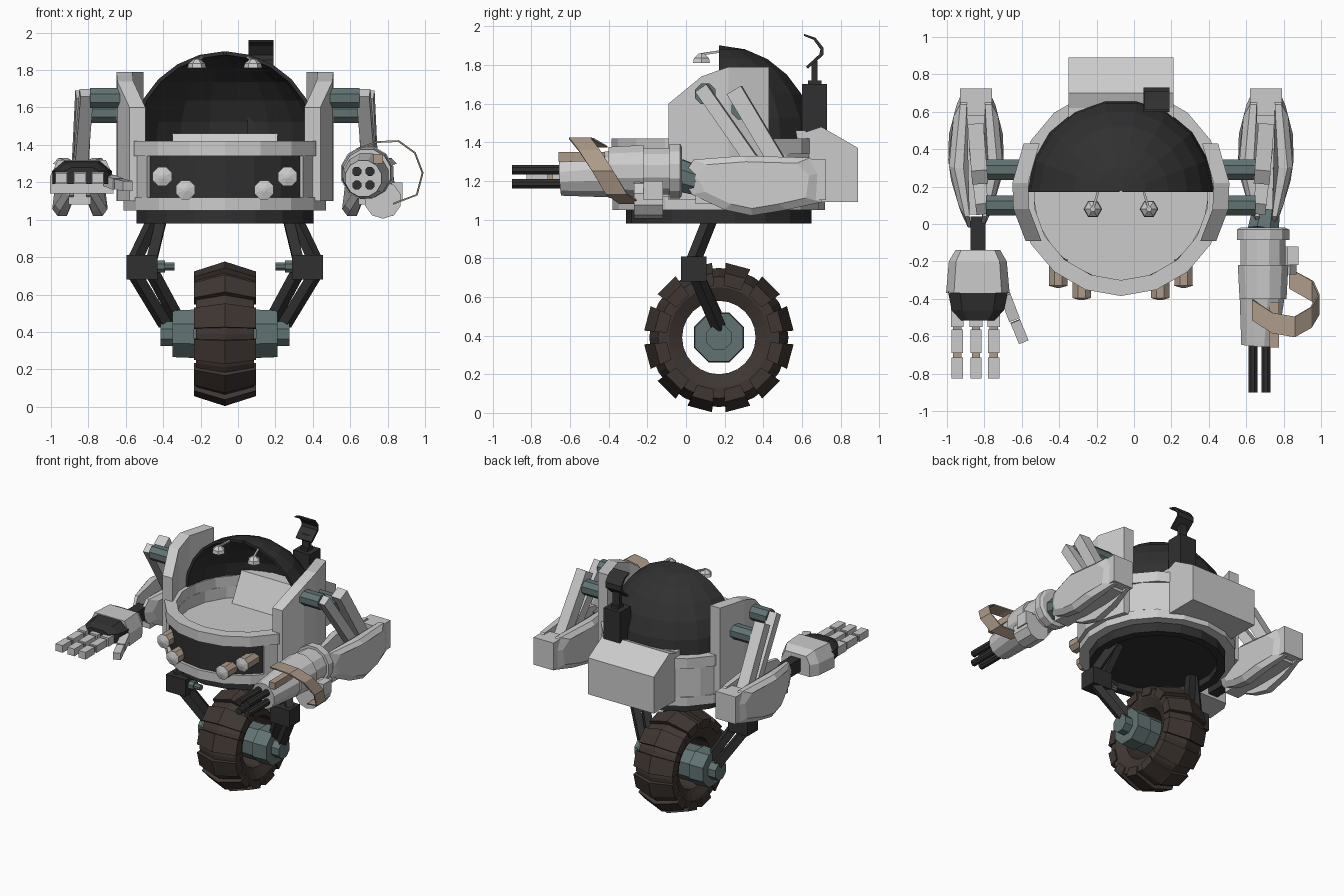
import bpy, bmesh, math
from mathutils import Vector as V

if "Cube" in bpy.data.objects:
    bpy.data.objects.remove(bpy.data.objects["Cube"])

CX, CY = -0.07, 0.17          # body axis

def mat(name, r, g, b):
    m = bpy.data.materials.new(name)
    m.diffuse_color = (r, g, b, 1)
    m.use_nodes = True
    m.node_tree.nodes["Principled BSDF"].inputs["Base Color"].default_value = m.diffuse_color
    return m

DARK = mat("dark", .03, .03, .03)
BROWN = mat("rubber", .05, .037, .032)
TEAL = mat("steel_blue", .12, .17, .17)
TAN = mat("tan", .42, .33, .25)

def loft(name, loops, m=None, wrap=False, caps=True):
    """Skin a list of equal closed loops."""
    bm = bmesh.new()
    L = [[bm.verts.new(p) for p in lp] for lp in loops]
    n = len(L[0])
    pairs = list(zip(L, L[1:])) + ([(L[-1], L[0])] if wrap else [])
    for a, b in pairs:
        for i in range(n):
            j = (i + 1) % n
            bm.faces.new((a[i], a[j], b[j], b[i]))
    if caps and not wrap:
        bm.faces.new(L[0])
        bm.faces.new(L[-1])
    bmesh.ops.recalc_face_normals(bm, faces=bm.faces)
    me = bpy.data.meshes.new(name)
    bm.to_mesh(me)
    bm.free()
    ob = bpy.data.objects.new(name, me)
    bpy.context.collection.objects.link(ob)
    if m:
        me.materials.append(m)
    return ob

def box(name, x, y, z, m=None):
    return loft(name, [[(a, y[0], z[0]), (a, y[1], z[0]), (a, y[1], z[1]), (a, y[0], z[1])] for a in x], m)

def prism(name, x0, x1, yz, m=None):
    return loft(name, [[(x, y, z) for y, z in yz] for x in (x0, x1)], m)

def turned(name, stations, n=8, m=None):
    """Stations of (point, radius) along a straight axis."""
    d = (V(stations[-1][0]) - V(stations[0][0])).normalized()
    u = d.cross(V((0, 0, 1)) if abs(d.z) < .9 else V((1, 0, 0))).normalized()
    w = d.cross(u)
    A = [2 * math.pi * (i + .5) / n for i in range(n)]
    return loft(name, [[V(p) + r * (math.cos(a) * u + math.sin(a) * w) for a in A] for p, r in stations], m)

def bar(name, p0, p1, w, m=None):
    return turned(name, [(p0, w * .707), (p1, w * .707)], 4, m)

def ring(name, prof, n=18, a0=-90, a1=270, m=None):
    """Sweep a closed (radius, z) profile about the body axis."""
    full = a1 - a0 == 360
    loops = []
    for i in range(n + (not full)):
        a = math.radians(a0 + (a1 - a0) * i / n)
        loops.append([(CX + r * math.cos(a), CY + r * math.sin(a), z) for r, z in prof])
    return loft(name, loops, m, wrap=full)

def band(r0, r1, z0, z1):
    return [(r0, z0), (r1, z0), (r1, z1), (r0, z1)]

# --- hull ---
ring("base_ring", band(.42, .48, .98, 1.06), m=DARK)
turned("base_plate", [((CX, CY, 1.03), .47), ((CX, CY, 1.06), .47)], 18, DARK)
ring("lower_rim", band(.40, .55, 1.05, 1.12))
ring("hull_wall", band(.47, .545, 1.12, 1.34), 13, -40, 220)
ring("front_panel", band(.47, .525, 1.12, 1.34), 6, -142, -38, DARK)
ring("upper_rim", band(.47, .555, 1.34, 1.42))
turned("cockpit_floor", [((CX, CY, 1.2), .49), ((CX, CY, 1.25), .49)], 18)
prism("seat_back", CX - .28, CX + .28, [(.42, 1.24), (.54, 1.46), (.62, 1.46), (.62, 1.24)])

# --- rear canopy, a quarter sphere shell ---
arc = [math.radians(89 * i / 6) for i in range(7)]
dome = [(.5 * math.cos(t), 1.4 + .5 * math.sin(t)) for t in arc]
dome += [(.48 * math.cos(t), 1.4 + .48 * math.sin(t)) for t in reversed(arc)]
ring("canopy", dome, 9, 0, 180, DARK)

# --- rear engine box and antenna ---
prism("rear_box", -.35, .21, [(.55, 1.09), (.89, 1.09), (.89, 1.37), (.7, 1.48), (.58, 1.44)])
box("antenna_box", (.05, .19), (.6, .73), (1.44, 1.7), DARK)
box("antenna_foot", (.09, .15), (.63, .70), (1.7, 1.72), DARK)
bar("antenna_stem_a", (.105, .665, 1.7), (.105, .665, 1.82), .03, DARK)
bar("antenna_stem_b", (.135, .665, 1.7), (.135, .665, 1.82), .03, DARK)
prism("antenna_dish", .055, .19, [(.62, 1.79), (.63, 1.78), (.71, 1.85), (.71, 1.89), (.67, 1.94),
                                  (.61, 1.96), (.61, 1.95), (.66, 1.93), (.695, 1.88), (.69, 1.855)], DARK)

# --- wheel: tyre with chevron lugs ---
WZ = .39
def wheel_loop(prof, a, k=1.0):
    return [(CX + x, CY + (r * k) * math.cos(a), WZ + (r * k) * math.sin(a)) for x, r in prof]

tyre = [(-.12, .19), (-.155, .26), (-.155, .315), (0, .36), (.155, .315), (.155, .26), (.12, .19)]
loft("tyre", [wheel_loop(tyre, math.tau * i / 24) for i in range(24)], BROWN, wrap=True)
lug = [(-.165, .27), (-.165, .335), (0, .388), (.165, .335), (.165, .27), (0, .3)]
for i in range(12):
    a = math.tau * (i + .5) / 12
    loft("tyre_lug", [wheel_loop(lug, a + d) for d in (-.17, .17)], BROWN)
turned("hub", [((CX + x, CY, WZ), r) for x, r in
               ((-.345, .07), (-.345, .0701), (-.28, .07), (-.28, .135), (-.165, .14), (-.165, .13),
                (.165, .13), (.165, .14), (.28, .135), (.28, .07), (.345, .07))], 8, TEAL)

# --- arm casing width along y ---
def spread(y):
    k = [(-.03, .3), (.2, .8), (.42, 1), (.73, .5)]
    for (a, fa), (b, fb) in zip(k, k[1:]):
        if y <= b:
            return fa + (fb - fa) * max(0, (y - a) / (b - a))
    return k[-1][1]

CASE = [(-.02, 1.22), (.04, 1.31), (.3, 1.33), (.64, 1.32), (.72, 1.24), (.70, 1.09), (.52, 1.05), (.34, 1.02), (.2, 1.05), (.03, 1.13)]
def case_loop(x, s, dx, k):
    out = []
    for y, z in CASE:
        y, z = .34 + (y - .34) * k, 1.19 + (z - 1.19) * k
        out.append((x + s * dx * spread(y), y, z))
    return out

# --- mirrored parts: legs, side plates, shoulders, arms, lamps ---
for s in (1, -1):
    X = lambda d: CX + s * d
    # bent side armour
    cols = [(-.09, .51, 1.6), (.08, .575, 1.74), (.22, .58, 1.79), (.43, .52, 1.79)]
    loft("side_armour", [[(X(x), y, 1.1), (X(x), y, zt), (X(x - .085), y, zt), (X(x - .085), y, 1.1)]
                         for y, x, zt in cols])
    # fork legs
    box("knee_block", (X(.36), X(.525)), (-.025, .105), (.68, .81), DARK)
    bar("upper_leg_outer", (X(.48), .04, .79), (X(.36), .14, 1.04), .055, DARK)
    bar("upper_leg_inner", (X(.39), .04, .79), (X(.33), .14, 1.04), .055, DARK)
    bar("lower_leg_outer", (X(.49), .05, .72), (X(.32), .17, .44), .055, DARK)
    bar("lower_leg_inner", (X(.39), .05, .72), (X(.25), .17, .46), .055, DARK)
    turned("knee_pin", [((X(.27), .04, .75), .022), ((X(.32), .04, .75), .022),
                        ((X(.32), .04, .75), .035), ((X(.37), .04, .75), .035)], 8, TEAL)
    # shoulder shafts and linkage
    turned("shoulder_shaft_front", [((X(.54), .1, 1.65), .058), ((X(.72), .1, 1.65), .058)], 8, TEAL)
    turned("shoulder_shaft_rear", [((X(.54), .29, 1.57), .058), ((X(.73), .29, 1.57), .058)], 8, TEAL)
    ax = X(.775)
    bar("link_front", (X(.74), .08, 1.68), (ax, .38, 1.25), .07)
    bar("link_rear", (X(.755), .25, 1.67), (ax, .50, 1.25), .085)
    # forearm casing: core plus two bulged shells
    box("forearm_core", (ax - .06, ax + .06), (.05, .66), (1.08, 1.22))
    box("elbow_block", (ax - .085, ax + .085), (.58, .725), (1.1, 1.31))
    for t in (1, -1):
        loft("forearm_shell", [case_loop(ax, t, .075, 1), case_loop(ax, t, .13, 1), case_loop(ax, t, .16, .78)])
    # headlamps
    for d, y, z in ((.335, -.33, 1.23), (.21, -.395, 1.16)):
        turned("headlamp_body", [((X(d), y + .14, z), .053), ((X(d), y, z), .053)], 8, TAN)
        turned("headlamp_lens", [((X(d), y, z), .055), ((X(d), y - .012, z), .01)], 8)
    # hanging cockpit lamps
    turned("cockpit_lamp", [((X(.15), .08, 1.81), .05), ((X(.15), .08, 1.835), .045), ((X(.15), .08, 1.86), .015)], 6)
    bar("cockpit_lamp_wire", (X(.15), .08, 1.855), (X(.12), .18, 1.87), .012)

# --- gun arm (right) ---
turned("gun_wrist", [((.705, .06, 1.2), .08), ((.69, -.04, 1.23), .09)], 8, TEAL)
turned("gun_body", [((.69, y, 1.25), r) for y, r in
                    ((-.02, .125), (-.03, .145), (-.085, .145), (-.085, .125), (-.22, .125), (-.22, .14), (-.4, .13))], 12)
turned("gun_shroud", [((.685, -.38, 1.235), .125), ((.67, -.65, 1.22), .1)], 12)
for x in (.635, .705):
    for z in (1.185, 1.258):
        turned("gun_barrel", [((x, -.6, z), .026), ((x, -.9, z), .026)], 8, DARK)
turned("ammo_drum", [((.775, -.27, 1.105), .1), ((.775, -.12, 1.105), .1)], 10)
box("drum_latch", (.82, .88), (-.22, -.12), (1.1, 1.2))
box("feed_port", (.725, .775), (-.66, -.42), (1.3, 1.35), TAN)
# ammunition belt, a curved ribbon
belt = [(.63, -.46, 1.38), (.74, -.53, 1.42), (.86, -.55, 1.425), (.95, -.5, 1.36),
        (.992, -.43, 1.25), (.96, -.36, 1.13), (.83, -.29, 1.08)]
c = V((.8, 0, 1.24))
loops = []
for p in belt:
    n = V((c.x - p[0], 0, c.z - p[2])).normalized() * .01
    p, w = V(p), V((0, .055, 0))
    loops.append([p - w, p + w, p + w + n, p - w + n])
loft("ammo_belt", loops, TAN)

# --- hand arm (left) ---
HX = -.835
box("hand_wrist", (HX - .04, HX + .04), (-.16, .04), (1.16, 1.26), DARK)
loft("wrist_guard", [[(HX - w, y, 1.14), (HX - w, y, 1.23), (HX - w * .75, y, zt), (HX + w * .75, y, zt), (HX + w, y, 1.23), (HX + w, y, 1.14)]
                     for y, w, zt in ((-.14, .12, 1.29), (-.2, .155, 1.32), (-.37, .17, 1.32))])
loft("palm", [[(HX - w, y, 1.19), (HX - w, y, 1.26), (HX - w * .6, y, zt), (HX + w * .6, y, zt), (HX + w, y, 1.26), (HX + w, y, 1.19)]
              for y, w, zt in ((-.36, .16, 1.315), (-.46, .14, 1.30), (-.515, .09, 1.28))], DARK)
for x in (-.945, -.845, -.75):
    box("finger_joints", (x - .022, x + .022), (-.74, -.48), (1.205, 1.24), TAN)
    box("finger_base", (x - .034, x + .034), (-.55, -.45), (1.19, 1.255))
    box("finger_middle", (x - .03, x + .03), (-.69, -.565), (1.195, 1.25))
    box("finger_tip", (x - .03, x + .03), (-.825, -.715), (1.195, 1.25))
bar("thumb_base", (-.69, -.38, 1.21), (-.64, -.51, 1.19), .06)
bar("thumb_tip", (-.635, -.52, 1.19), (-.59, -.63, 1.18), .055)
